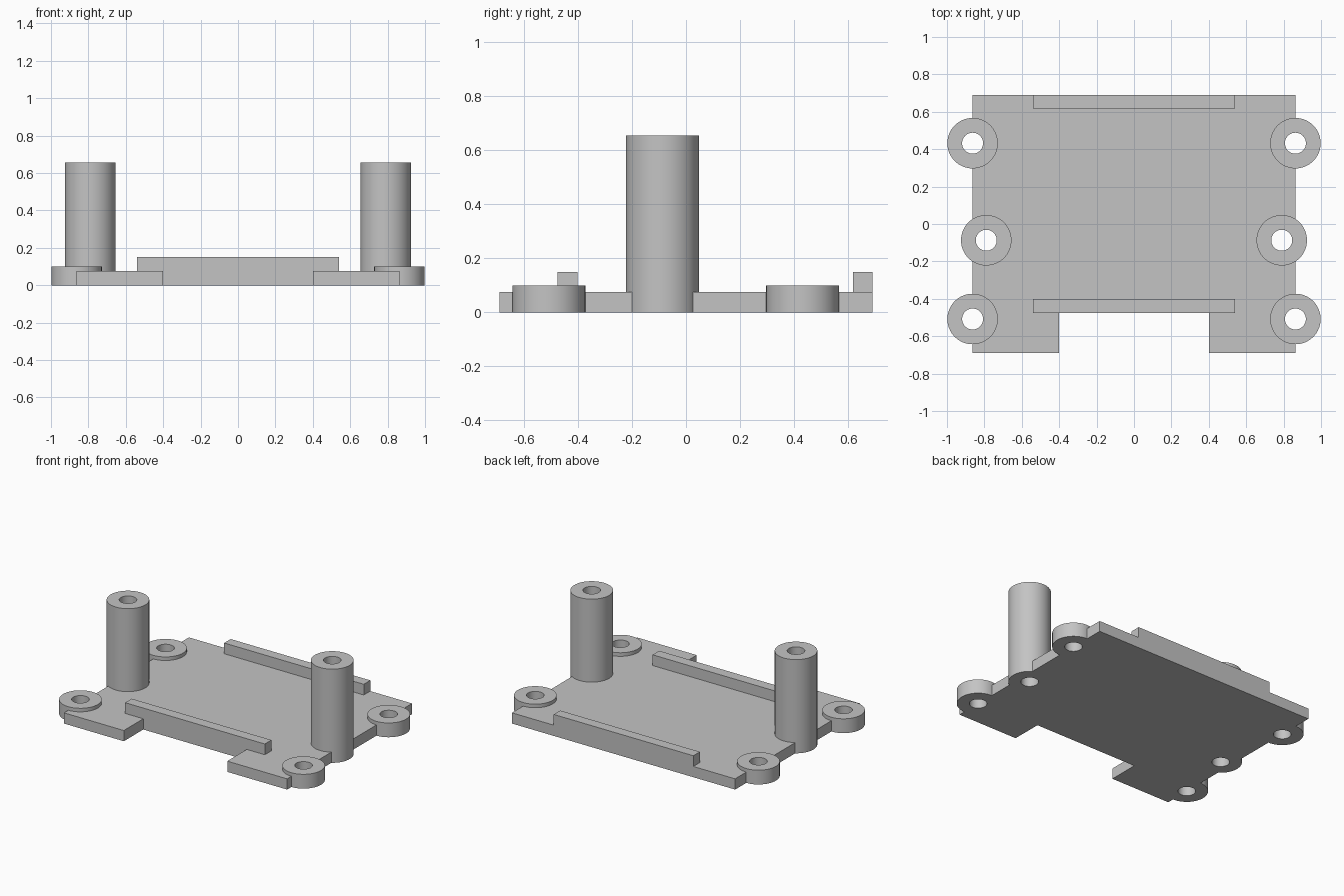
import bpy
import bmesh
from math import radians

if "Cube" in bpy.data.objects:
    bpy.data.objects.remove(bpy.data.objects["Cube"], do_unlink=True)

GREY = (0.55, 0.55, 0.55, 1.0)
PLATE_H, RIB_TOP = 0.075, 0.15
RING_H, POST_H = 0.10, 0.655
OUTER_R, HOLE_R, SIDES = 0.135, 0.056, 64

grey = bpy.data.materials.new("light_grey")
grey.use_nodes = True
grey.diffuse_color = GREY
grey.node_tree.nodes["Principled BSDF"].inputs["Base Color"].default_value = GREY


def finish(name, bm):
    """Turn a bmesh into a named grey object."""
    bmesh.ops.recalc_face_normals(bm, faces=bm.faces)
    mesh = bpy.data.meshes.new(name)
    bm.to_mesh(mesh)
    bm.free()
    mesh.materials.append(grey)
    obj = bpy.data.objects.new(name, mesh)
    bpy.context.collection.objects.link(obj)
    return obj


def prism(name, outline, z0, z1):
    bm = bmesh.new()
    face = bm.faces.new([bm.verts.new((x, y, z0)) for x, y in outline])
    up = bmesh.ops.extrude_face_region(bm, geom=[face])["geom"]
    verts = [v for v in up if isinstance(v, bmesh.types.BMVert)]
    bmesh.ops.translate(bm, verts=verts, vec=(0, 0, z1 - z0))
    return finish(name, bm)


def tube(name, x, y, height):
    """Upright hollow cylinder, spun from a rectangular section."""
    bm = bmesh.new()
    section = [(HOLE_R, 0), (OUTER_R, 0), (OUTER_R, height), (HOLE_R, height)]
    verts = [bm.verts.new((x + r, y, z)) for r, z in section]
    edges = [bm.edges.new((verts[i], verts[i - 1])) for i in range(4)]
    bmesh.ops.spin(bm, geom=verts + edges, cent=(x, y, 0), axis=(0, 0, 1),
                   angle=radians(360), steps=SIDES, use_merge=True)
    bmesh.ops.remove_doubles(bm, verts=bm.verts, dist=0.0001)
    obj = finish(name, bm)
    bpy.ops.object.select_all(action="DESELECT")
    obj.select_set(True)
    bpy.context.view_layer.objects.active = obj
    bpy.ops.object.shade_smooth_by_angle(angle=radians(30))
    return obj


# Base plate with a notch in its front edge
half = [(0.40, -0.475), (0.40, -0.69), (0.863, -0.69), (0.863, 0.69)]
plate = prism("base_plate", half + [(-x, y) for x, y in reversed(half)], 0, PLATE_H)

# Raised ribs along the notch and the back edge
for name, y0, y1 in (("front_rib", -0.475, -0.402), ("back_rib", 0.618, 0.69)):
    prism(name, [(-0.54, y0), (0.54, y0), (0.54, y1), (-0.54, y1)], PLATE_H, RIB_TOP)

# Screw rings and tall posts on both sides
sockets = bmesh.new()
for side, sx in (("left", 1), ("right", -1)):
    for part, x, y, height in (("front_screw_ring", 0.863, -0.508, RING_H),
                               ("back_screw_ring", 0.863, 0.432, RING_H),
                               ("post", 0.79, -0.087, POST_H)):
        tube(f"{side}_{part}", sx * x, y, height)
        disc = bmesh.ops.create_cone(sockets, cap_ends=True, segments=SIDES,
                                     radius1=OUTER_R, radius2=OUTER_R, depth=1)
        bmesh.ops.translate(sockets, verts=disc["verts"], vec=(sx * x, y, 0))

# Sockets in the plate where the rings and posts sit
cutter = finish("socket_cutter", sockets)
cutter.hide_render = True
cutter.hide_viewport = True
cut = plate.modifiers.new("sockets", "BOOLEAN")
cut.operation = "DIFFERENCE"
cut.solver = "EXACT"
cut.object = cutter
